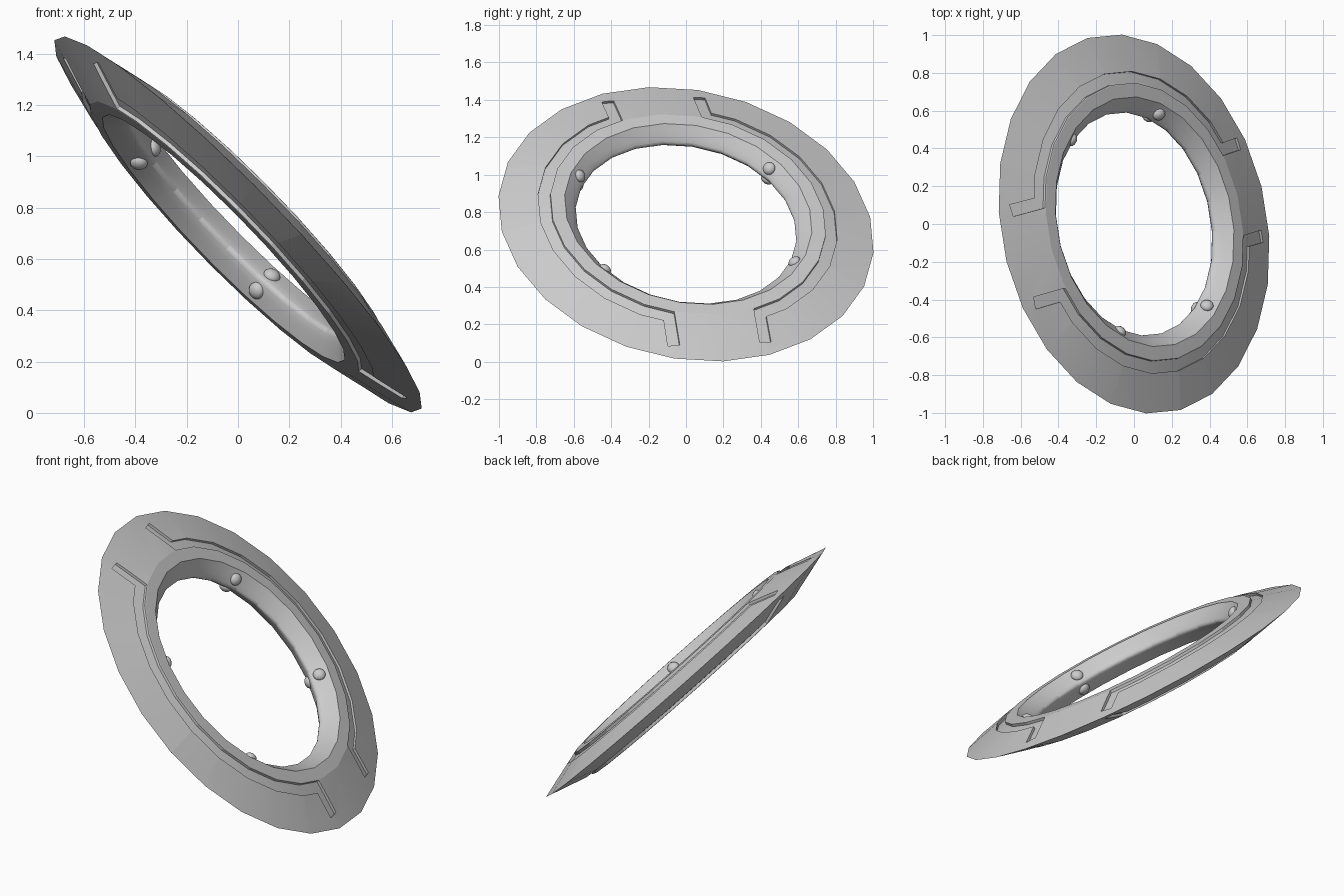
import bpy, bmesh, math
from math import sin, cos, radians, hypot, atan2
from mathutils import Matrix, Vector

if "Cube" in bpy.data.objects:
    bpy.data.objects.remove(bpy.data.objects["Cube"])

SEG, R, CREST, H, DEPTH = 24, 1.016, 0.74, 0.078, 0.015
HALF = math.pi / SEG

# Tilted frame of the ring: axis n, x towards the highest rim corner
n = Vector((0.706, 0.150, 0.691)).normalized()
x = Vector((-0.68, -0.20, 0.738))
x = (x - n * x.dot(n)).normalized()
y = n.cross(x)
FRAME = Matrix((x, y, n)).transposed().to_4x4()
FRAME.translation = (0, 0, 0.735)


def make(name, bm):
    bmesh.ops.recalc_face_normals(bm, faces=bm.faces[:])
    me = bpy.data.meshes.new(name)
    bm.to_mesh(me)
    bm.free()
    ob = bpy.data.objects.new(name, me)
    ob.matrix_world = FRAME
    bpy.context.collection.objects.link(ob)
    return ob


def smooth(ob, angle):
    bpy.ops.object.select_all(action='DESELECT')
    ob.select_set(True)
    bpy.context.view_layer.objects.active = ob
    bpy.ops.object.shade_smooth_by_angle(angle=radians(angle))


def facet(a):
    """Radius factor of the 24-sided outline at angle a."""
    return cos(HALF) / cos((a % (2 * HALF)) - HALF)


def height(px, py):
    """Height of the outer bevel above the mid plane."""
    r = hypot(px, py) / facet(atan2(py, px))
    return H * (R - r) / (R - CREST)


# Ring: sharp rim, bevel to a crest, flat band, rounded inner ridge
profile = [(R, 0), (CREST, H)]
for i in range(15):
    t = 1 - i / 7
    h = 0.08 * t * abs(t) ** 0.6
    profile.append((0.598 + 1.15 * (math.sqrt(h * h + 0.0004) - 0.02), h))
profile.append((CREST, -H))
bm = bmesh.new()
rings = [[bm.verts.new((r * cos(2 * HALF * k), r * sin(2 * HALF * k), h)) for r, h in profile]
         for k in range(SEG)]
for k in range(SEG):
    a, b = rings[k], rings[(k + 1) % SEG]
    for i in range(len(profile)):
        j = (i + 1) % len(profile)
        bm.faces.new((a[i], a[j], b[j], b[i]))
ring = make("bevelled_ring", bm)

# Groove outline: arm, arc, arm, as (inner, outer) point pairs
R_IN, R_OUT, ARM_IN, ARM_OUT, ARM_END = 0.746, 0.81, 0.22, 0.285, 0.905


def polar(r, a):
    f = r * facet(a)
    return (f * cos(a), f * sin(a))


start = [((ARM_END, ARM_IN), (ARM_END, ARM_OUT)),
         (polar(R_IN, math.asin(ARM_IN / R_IN)), polar(R_OUT, math.asin(ARM_OUT / R_OUT)))]
pairs = start + [(polar(R_IN, radians(d)), polar(R_OUT, radians(d))) for d in range(30, 151, 15)]
pairs += [((-p[0], p[1]), (-q[0], q[1])) for p, q in reversed(start)]

# Groove cutters on both halves and both faces
bm = bmesh.new()
for sy in (1, -1):
    for sz in (1, -1):
        rows = []
        for p, q in pairs:
            rows.append([bm.verts.new((c[0], sy * c[1], sz * z)) for c, z in (
                (p, height(*p) - DEPTH), (q, height(*q) - DEPTH), (q, 0.15), (p, 0.15))])
        for a, b in zip(rows, rows[1:]):
            for i in range(4):
                j = (i + 1) % 4
                bm.faces.new((a[i], a[j], b[j], b[i]))
        bm.faces.new(rows[0])
        bm.faces.new(rows[-1])
cutter = make("groove_cutter", bm)
cutter.hide_render = True

mod = ring.modifiers.new("grooves", 'BOOLEAN')
mod.operation = 'DIFFERENCE'
mod.solver = 'EXACT'
mod.object = cutter
bpy.context.view_layer.objects.active = ring
bpy.ops.object.modifier_apply(modifier=mod.name)
bpy.data.objects.remove(cutter)
smooth(ring, 14)

# Flattened studs in pairs on the two slopes of the inner ridge
bm = bmesh.new()
for deg in (56.5, 123.5, 236.5, 303.5):
    for s in (1, -1):
        m = (Matrix.Rotation(radians(deg), 4, 'Z') @ Matrix.Translation((0.626, 0, s * 0.042))
             @ Matrix.Rotation(radians(s * 45), 4, 'Y') @ Matrix.Diagonal((0.024, 0.034, 0.034, 1)))
        bmesh.ops.create_uvsphere(bm, u_segments=16, v_segments=10, radius=1, matrix=m)
studs = make("inner_studs", bm)
smooth(studs, 60)
